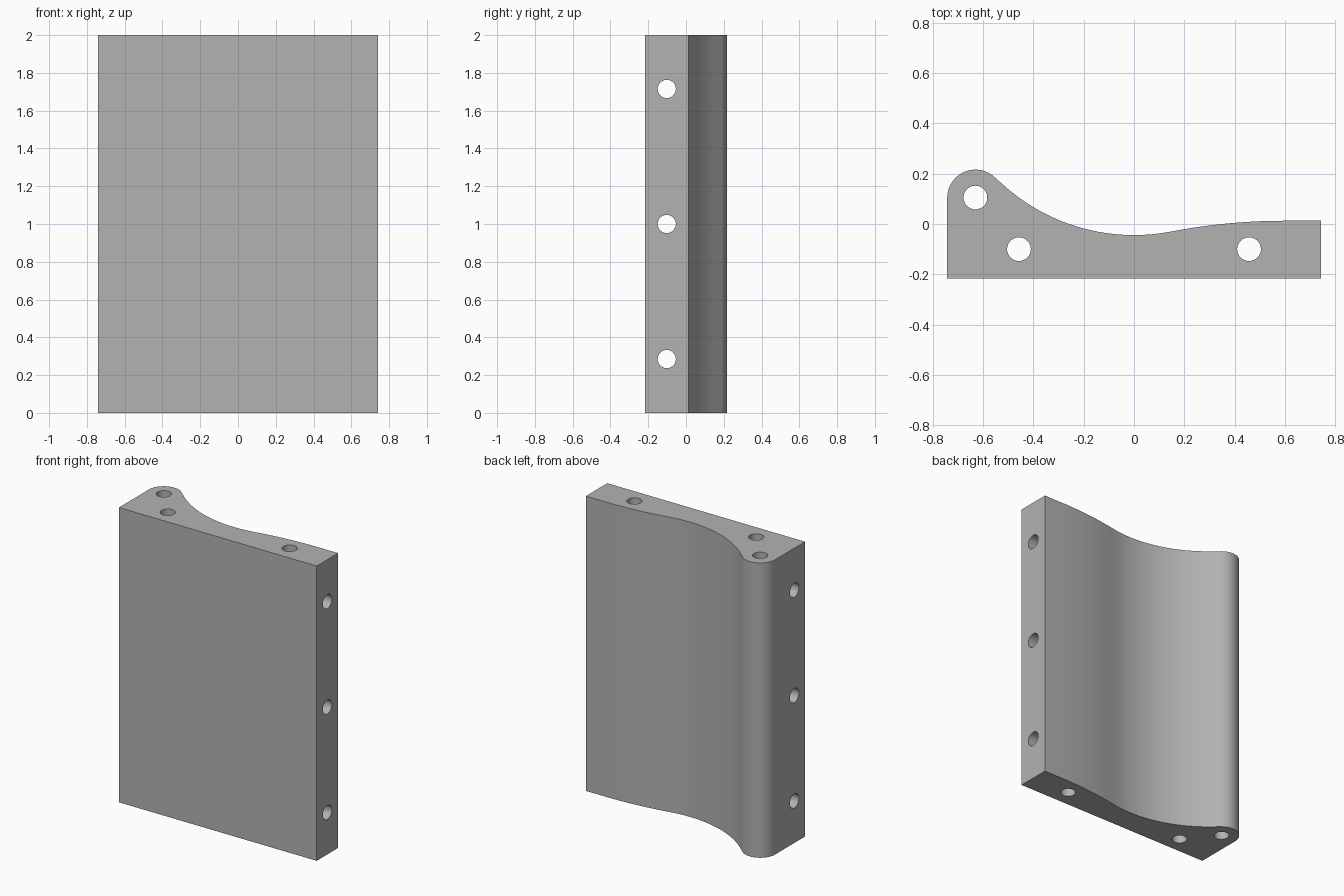
import bpy
import bmesh
from math import atan2, cos, sin, pi
from mathutils import Vector

cube = bpy.data.objects.get("Cube")
if cube:
    bpy.data.objects.remove(cube, do_unlink=True)

HALF_W, HALF_D, HEIGHT = 0.742, 0.216, 2.0

grey = bpy.data.materials.new("plain grey")
grey.use_nodes = True
colour = (0.45, 0.45, 0.45, 1)
grey.diffuse_color = colour
grey.node_tree.nodes["Principled BSDF"].inputs["Base Color"].default_value = colour


def arc(centre, radius, start, end, steps):
    """Points along a circular arc from start to end angle."""
    angles = [start + (end - start) * i / steps for i in range(steps + 1)]
    return [centre + radius * Vector((cos(a), sin(a))) for a in angles]


def angle_to(a, b):
    return atan2(b.y - a.y, b.x - a.x)


def cylinder_cutter(name, location, rotation, radius):
    bpy.ops.mesh.primitive_cylinder_add(vertices=48, radius=radius, depth=5,
                                        location=location, rotation=rotation)
    cutter = bpy.context.object
    cutter.name = name
    cutter.hide_render = True
    return cutter


# Profile: rounded rib, concave hollow and gentle crown, all tangent
rib = Vector((-0.63, 0.104))
hollow = Vector((0, 0.732))
crown = Vector((0.6, -2.397))
rib_r, hollow_r, crown_r = 0.112, 0.776, 2.41
rib_to_hollow = angle_to(rib, hollow)
crown_to_hollow = angle_to(crown, hollow)

profile = [Vector((HALF_W, -HALF_D)), Vector((HALF_W, 0.013))]
profile += arc(crown, crown_r, pi / 2, crown_to_hollow, 10)
profile += arc(hollow, hollow_r, crown_to_hollow - pi, rib_to_hollow - pi, 28)[1:-1]
profile += arc(rib, rib_r, rib_to_hollow, pi, 28)
profile.append(Vector((-HALF_W, -HALF_D)))

# Block extruded straight up from the profile
bm = bmesh.new()
base = bm.faces.new([bm.verts.new((p.x, p.y, 0)) for p in profile])
top = bmesh.ops.extrude_face_region(bm, geom=[base])["geom"]
bmesh.ops.translate(bm, vec=(0, 0, HEIGHT),
                    verts=[v for v in top if isinstance(v, bmesh.types.BMVert)])
bmesh.ops.recalc_face_normals(bm, faces=bm.faces)
mesh = bpy.data.meshes.new("contoured_block")
bm.to_mesh(mesh)
bm.free()
block = bpy.data.objects.new("contoured_block", mesh)
bpy.context.collection.objects.link(block)
mesh.materials.append(grey)

# Through holes: three vertical, three across the width
cutters = [cylinder_cutter("vertical_hole_cutter", (x, y, 1), (0, 0, 0), 0.047)
           for x, y in ((-0.63, 0.105), (-0.457, -0.1), (0.457, -0.1))]
cutters += [cylinder_cutter("cross_hole_cutter", (0, -0.102, z), (0, pi / 2, 0), 0.048)
            for z in (0.285, 1.0, 1.715)]

bpy.ops.object.select_all(action="DESELECT")
block.select_set(True)
bpy.context.view_layer.objects.active = block
for cutter in cutters:
    mod = block.modifiers.new("hole", "BOOLEAN")
    mod.operation = "DIFFERENCE"
    mod.solver = "EXACT"
    mod.object = cutter
    bpy.ops.object.modifier_apply(modifier=mod.name)
for cutter in cutters:
    bpy.data.objects.remove(cutter, do_unlink=True)

bpy.ops.object.shade_smooth_by_angle(angle=pi / 6)
